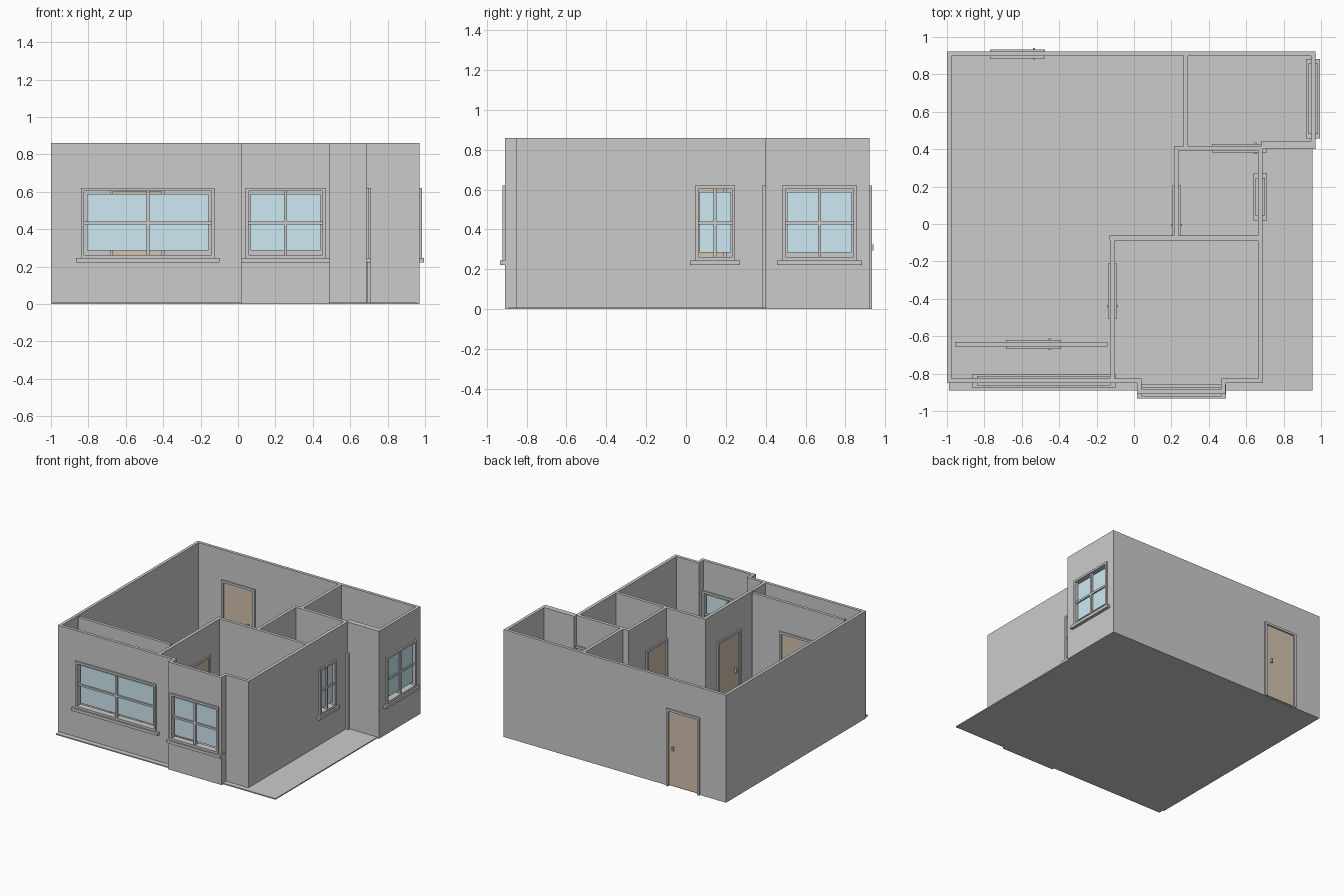
import bpy, bmesh
from mathutils import Vector

if "Cube" in bpy.data.objects:
    bpy.data.objects.remove(bpy.data.objects["Cube"])

TOP = 0.86          # wall height
HEAD = 0.62         # top of door and window frames
SILL = 0.245        # bottom of window frames


def material(name, colour):
    m = bpy.data.materials.new(name)
    m.diffuse_color = (*colour, 1)
    m.use_nodes = True
    m.node_tree.nodes["Principled BSDF"].inputs["Base Color"].default_value = m.diffuse_color
    return m


WOOD = material("wood", (0.66, 0.54, 0.43))
GLASS = material("glass", (0.62, 0.82, 0.90))


def finish(bm, name, mat=None):
    bmesh.ops.recalc_face_normals(bm, faces=bm.faces[:])
    me = bpy.data.meshes.new(name)
    bm.to_mesh(me)
    bm.free()
    ob = bpy.data.objects.new(name, me)
    bpy.context.collection.objects.link(ob)
    if mat:
        me.materials.append(mat)
    return ob


def place(axis, u, v, z):
    """u runs along the wall, v across it; axis is the wall direction."""
    return Vector((u, v, z) if axis == 'x' else (v, u, z))


def panel(name, axis, u, v, z, hole=None, mat=None):
    """Slab spanning u, v, z ranges, with an optional (u0, u1, z0, z1) hole."""
    us, zs = list(u), list(z)
    if hole:
        us = sorted(set(us + list(hole[:2])))
        zs = sorted(set(zs + list(hole[2:])))
    bm = bmesh.new()
    grid = {(a, b): bm.verts.new(place(axis, a, v[0], b)) for a in us for b in zs}
    for a0, a1 in zip(us, us[1:]):
        for b0, b1 in zip(zs, zs[1:]):
            if hole and hole[0] <= a0 < hole[1] and hole[2] <= b0 < hole[3]:
                continue
            bm.faces.new([grid[a0, b0], grid[a1, b0], grid[a1, b1], grid[a0, b1]])
    loose = [w for w in bm.verts if not w.link_faces]
    bmesh.ops.delete(bm, geom=loose, context='VERTS')
    ext = bmesh.ops.extrude_face_region(bm, geom=bm.faces[:], use_keep_orig=True)
    moved = [g for g in ext['geom'] if isinstance(g, bmesh.types.BMVert)]
    bmesh.ops.translate(bm, verts=moved, vec=place(axis, 0, v[1] - v[0], 0))
    return finish(bm, name, mat)


def wall(name, axis, u, v, hole=None):
    base = 0.0
    if hole:
        hole = (*hole, base, HEAD) if name.endswith("door_wall") else (*hole, SILL, HEAD)
    panel(name, axis, u, v, (base, TOP), hole)


def window(name, axis, u0, u1, v):
    c, w = (u0 + u1) / 2, u1 - u0
    e = 0.017                                   # frame width
    inset = 0.045 * w                           # gap beside the glass
    zc = (SILL + HEAD) / 2
    panel(name + "_frame", axis, (u0, u1), (v - 0.025, v + 0.025), (SILL, HEAD),
          (u0 + e, u1 - e, SILL + e, HEAD - e))
    panel(name + "_mullion", axis, (c - 0.008, c + 0.008), (v - 0.016, v + 0.016),
          (SILL + e, HEAD - e))
    panel(name + "_rail", axis, (u0 + e, u1 - e), (v - 0.015, v + 0.015),
          (zc - 0.008, zc + 0.008))
    panel(name + "_glass", axis, (u0 + e + inset / 2, u1 - e - inset / 2),
          (v - 0.004, v + 0.004), (0.285, 0.587), mat=GLASS)
    panel(name + "_sill", axis, (u0 - 0.025, u1 + 0.025), (v - 0.037, v + 0.037),
          (0.222, SILL))


def door(name, axis, u0, u1, v, handle):
    e = 0.018
    panel(name + "_frame", axis, (u0, u1), (v - 0.024, v + 0.024), (0.0, HEAD),
          (u0 + e, u1 - e, 0.0, HEAD - e))
    panel(name + "_leaf", axis, (u0 + e, u1 - e), (v - 0.012, v + 0.012),
          (0.008, HEAD - e), mat=WOOD)
    panel(name + "_handle", axis, (handle - 0.006, handle + 0.006),
          (v - 0.03, v + 0.03), (0.295, 0.325))


# floor slab
panel("floor", 'x', (-0.99, 0.955), (-0.89, 0.91), (0, 0.009))

# outer walls
wall("west_wall", 'y', (-0.85, 0.92), (-1.0, -0.976))
wall("north_door_wall", 'x', (-1.0, 0.97), (0.897, 0.921), (-0.77, -0.475))
wall("northeast_window_wall", 'y', (0.40, 0.921), (0.946, 0.97), (0.482, 0.857))
wall("porch_wall", 'x', (0.68, 0.97), (0.40, 0.443))
wall("east_window_wall", 'y', (-0.85, 0.415), (0.662, 0.688), (0.045, 0.247))
wall("south_window_wall", 'x', (-1.0, 0.04), (-0.85, -0.826), (-0.84, -0.125))
wall("southeast_wall", 'x', (0.465, 0.688), (-0.85, -0.826))

# bay projecting from the south wall
wall("bay_left_wall", 'y', (-0.908, -0.83), (0.016, 0.04))
wall("bay_right_wall", 'y', (-0.908, -0.83), (0.466, 0.49))
wall("bay_window_wall", 'x', (0.016, 0.49), (-0.908, -0.884), (0.04, 0.468))

# inner walls
wall("closet_wall", 'y', (0.41, 0.90), (0.265, 0.29))
wall("hall_door_wall", 'y', (-0.075, 0.417), (0.215, 0.239), (-0.085 + 0.025, 0.205))
wall("rear_room_door_wall", 'x', (0.215, 0.675), (0.392, 0.418), (0.417, 0.66))
wall("middle_wall", 'x', (-0.13, 0.67), (-0.087, -0.062))
wall("bedroom_door_wall", 'y', (-0.83, -0.065), (-0.128, -0.102), (-0.505, -0.21))
wall("entry_door_wall", 'x', (-0.957, -0.143), (-0.655, -0.631), (-0.685, -0.39))

# windows
window("front_window", 'x', -0.84, -0.125, -0.838)
window("bay_window", 'x', 0.04, 0.468, -0.896)
window("east_window", 'y', 0.045, 0.247, 0.675)
window("northeast_window", 'y', 0.482, 0.857, 0.958)

# doors
door("north_door", 'x', -0.77, -0.475, 0.91, -0.535)
door("entry_door", 'x', -0.685, -0.39, -0.643, -0.45)
door("bedroom_door", 'y', -0.505, -0.21, -0.115, -0.44)
door("hall_door", 'y', -0.075, 0.205, 0.227, -0.005)
door("rear_room_door", 'x', 0.417, 0.71, 0.405, 0.648)
